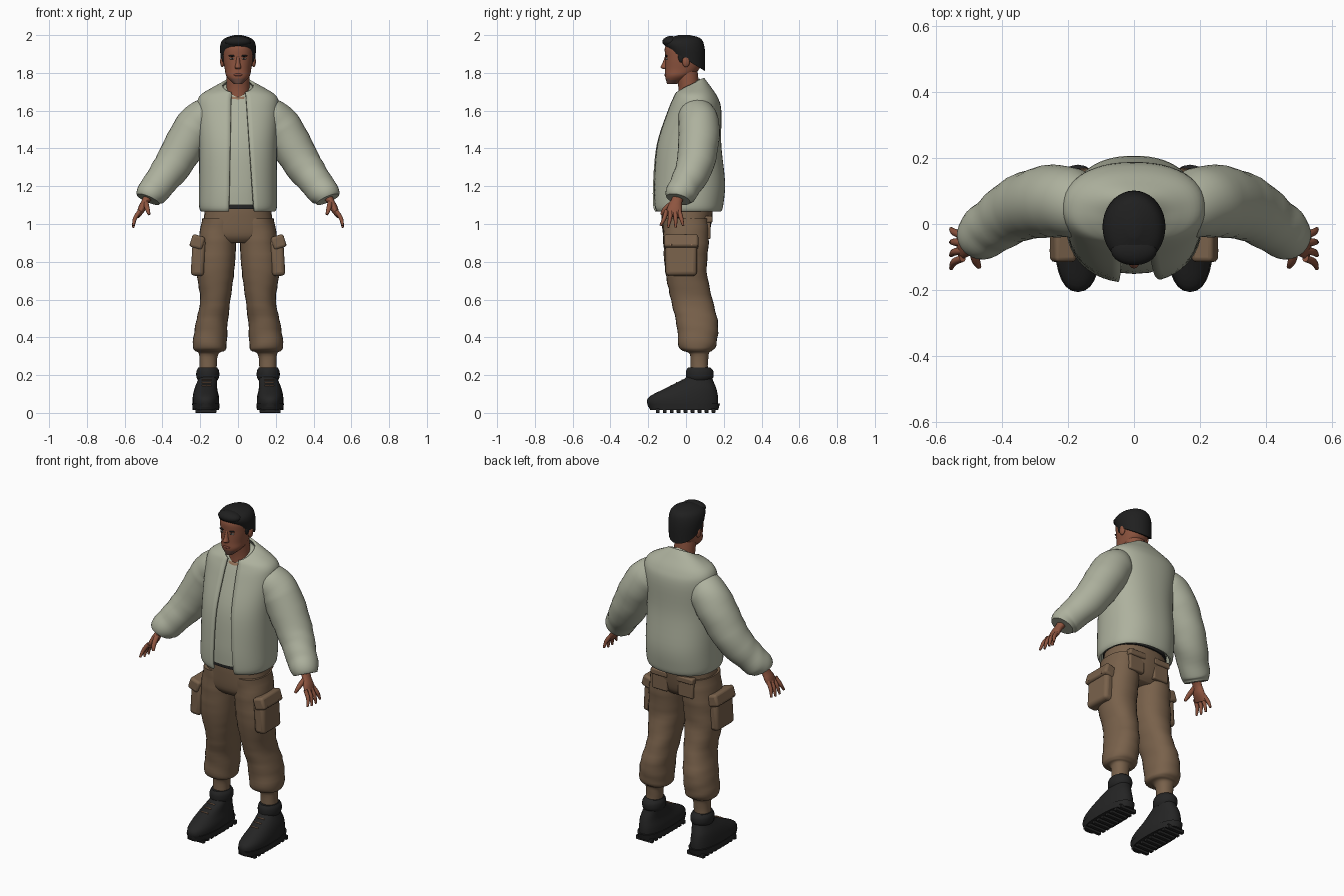
import bpy, bmesh, math
from mathutils import Vector, Matrix

cube = bpy.data.objects.get("Cube")
if cube:
    bpy.data.objects.remove(cube)


def material(name, *rgb):
    m = bpy.data.materials.new(name)
    m.use_nodes = True
    m.diffuse_color = (*rgb, 1)
    m.node_tree.nodes["Principled BSDF"].inputs["Base Color"].default_value = (*rgb, 1)
    return m


SAGE = material("sage cloth", .42, .44, .34)
BROWN = material("brown canvas", .19, .12, .07)
SKIN = material("skin", .27, .09, .05)
STUBBLE = material("stubble", .17, .08, .06)
LIPS = material("lips", .2, .06, .04)
HAIR = material("black hair", .014, .014, .014)
LEATHER = material("black leather", .018, .018, .018)
TAN = material("tan trim", .3, .17, .1)
WHITE = material("eye white", .5, .45, .4)
parts = []


def finish(name, bm, mat, mirror=False):
    bmesh.ops.recalc_face_normals(bm, faces=bm.faces)
    mesh = bpy.data.meshes.new(name)
    bm.to_mesh(mesh)
    bm.free()
    mesh.materials.append(mat)
    ob = bpy.data.objects.new(name, mesh)
    bpy.context.collection.objects.link(ob)
    if mirror:
        ob.modifiers.new("Mirror", 'MIRROR').use_mirror_merge = False
    parts.append(ob)
    return ob


def ring(z, front, back, half, x=0, tilt=0):
    """Level cross-section; tilt raises its back and lowers its front."""
    return Vector((x, (front + back) / 2, z, half, (back - front) / 2, tilt))


def joint(x, y, z, r, depth=None):
    """Cross-section of a limb around a point on its axis."""
    return Vector((x, y, z, r, depth or r, 0))


def spline(stations, steps):
    """Catmull-Rom blend of the cross-sections."""
    last = len(stations) - 1
    out = []
    for i in range(last):
        a, b, c, d = (stations[min(max(i + k, 0), last)] for k in (-1, 0, 1, 2))
        for k in range(steps):
            t = k / steps
            out.append(b + (c - a) * (t / 2) + (a * 2 - b * 5 + c * 4 - d) * (t * t / 2)
                       + (b * 3 - a - c * 3 + d) * (t ** 3 / 2))
    return out + [stations[last]]


def skin(bm, stations, n=28, power=2, gap=None, limb=False, steps=5, fold=0):
    """Join oval rings; gap(z) leaves a front opening, limb turns rings along the path."""
    path = spline(stations, steps)
    rings = []
    for i, s in enumerate(path):
        u, v = Vector((1, 0, 0)), Vector((0, 1, 0))
        if limb:
            ahead, behind = path[min(i + 1, len(path) - 1)], path[max(i - 1, 0)]
            along = (Vector(ahead[:3]) - Vector(behind[:3])).normalized()
            u = along.cross(v).normalized()
            v = u.cross(along)
        start, stop, count = 0, math.tau, n
        if gap:
            right, left = gap(s[2])
            start = math.asin(min(left / s[3], .9) ** (power / 2))
            stop -= math.asin(min(right / s[3], .9) ** (power / 2))
            count = n + 1
        verts = []
        for k in range(count):
            angle = start + (stop - start) * k / n
            sine, cosine = math.sin(angle), math.cos(angle)
            wave = 1 + fold * math.sin(s[2] * 75 + 2.5 * math.sin(angle + s[2] * 9))
            across = s[3] * wave * math.copysign(abs(sine) ** (2 / power), sine)
            deep = -s[4] * wave * math.copysign(abs(cosine) ** (2 / power), cosine)
            lift = Vector((0, 0, -s[5] * cosine))
            verts.append(bm.verts.new(Vector(s[:3]) + u * across + v * deep + lift))
        rings.append(verts)
    for low, high in zip(rings, rings[1:]):
        for k in range(n):
            j = k + 1 if gap else (k + 1) % n
            bm.faces.new((low[k], low[j], high[j], high[k]))
    if not gap:
        bm.faces.new(rings[0])
        bm.faces.new(rings[-1])


def loft(name, mat, stations, mirror=False, **shape):
    bm = bmesh.new()
    skin(bm, stations, **shape)
    return finish(name, bm, mat, mirror)


def ball(name, mat, centre, size, mirror=False):
    bm = bmesh.new()
    place = Matrix.Translation(centre) @ Matrix.Diagonal((*size, 1))
    bmesh.ops.create_uvsphere(bm, u_segments=20, v_segments=12, radius=1, matrix=place)
    finish(name, bm, mat, mirror)


def boxes(name, mat, centres, size, bevel, lean=0):
    """Mirrored set of equal rounded boxes."""
    bm = bmesh.new()
    turn = Matrix.Rotation(lean, 4, 'Y') @ Matrix.Diagonal((*size, 1))
    for centre in centres:
        bmesh.ops.create_cube(bm, size=1, matrix=Matrix.Translation(centre) @ turn)
    rounding = finish(name, bm, mat, True).modifiers.new("Bevel", 'BEVEL')
    rounding.width, rounding.segments = bevel, 3


def front_opening(z):
    """Distance of the right and left jacket edges from the middle."""
    drop = 1.7 - z
    return .035 + .02 * drop, .04 + .07 * drop


# Jacket: open-fronted shell with a raised back collar
jacket = [ring(z=1.07, front=-.16, back=.18, half=.19),
          ring(z=1.1, front=-.17, back=.19, half=.2),
          ring(z=1.22, front=-.17, back=.2, half=.2),
          ring(z=1.42, front=-.15, back=.18, half=.2),
          ring(z=1.6, front=-.09, back=.18, half=.21),
          ring(z=1.67, front=-.06, back=.16, half=.2),
          ring(z=1.71, front=-.05, back=.12, half=.14, tilt=.02),
          ring(z=1.73, front=-.05, back=.09, half=.08, tilt=.04)]
shell = loft("jacket_body", SAGE, jacket, n=48, power=2.3, gap=front_opening)
lining = shell.modifiers.new("Thickness", 'SOLIDIFY')
lining.thickness, lining.offset = .014, 0

loft("sleeves", SAGE,
     [joint(x=.1, y=.06, z=1.6, r=.07), joint(x=.17, y=.06, z=1.57, r=.1),
      joint(x=.24, y=.07, z=1.49, r=.11), joint(x=.34, y=.05, z=1.32, r=.1),
      joint(x=.42, y=0, z=1.21, r=.085), joint(x=.46, y=-.03, z=1.16, r=.08),
      joint(x=.475, y=-.04, z=1.13, r=.065)],
     mirror=True, limb=True, fold=.018)

# Shirt follows the jacket a little further in
inset = Vector((0, 0, 0, .03, .02, 0))
loft("shirt", SAGE, [section - inset for section in jacket[1:]], power=2.3)
loft("shirt_neckband", TAN, [ring(z=1.69, front=-.05, back=.08, half=.07, tilt=.03),
                             ring(z=1.7, front=-.045, back=.08, half=.07, tilt=.03)])

# Neck and head
loft("neck", SKIN, [ring(z=1.64, front=-.04, back=.07, half=.06),
                    ring(z=1.72, front=-.04, back=.07, half=.06),
                    ring(z=1.82, front=-.06, back=.06, half=.06)])
head = loft("head", SKIN,
            [ring(z=1.74, front=-.1, back=-.05, half=.02),
             ring(z=1.78, front=-.11, back=.02, half=.06),
             ring(z=1.82, front=-.11, back=.07, half=.07),
             ring(z=1.88, front=-.11, back=.09, half=.08),
             ring(z=1.94, front=-.11, back=.09, half=.08),
             ring(z=1.98, front=-.07, back=.05, half=.05)], n=40, power=2.2)
head.data.materials.append(STUBBLE)
for face in head.data.polygons:
    c = face.center
    face.material_index = int(c.z < 1.775 and c.y < -.05 and abs(c.x) < .04)
loft("nose", SKIN, [ring(z=1.89, front=-.11, back=-.09, half=.008),
                    ring(z=1.85, front=-.125, back=-.09, half=.012),
                    ring(z=1.83, front=-.135, back=-.09, half=.017),
                    ring(z=1.82, front=-.12, back=-.09, half=.013)], n=16)
ball("mouth", LIPS, (0, -.105, 1.79), (.024, .01, .008))
ball("ears", SKIN, (.083, 0, 1.86), (.012, .02, .03), mirror=True)
ball("eyes", WHITE, (.03, -.1, 1.875), (.014, .01, .005), mirror=True)
ball("irises", HAIR, (.03, -.107, 1.875), (.005, .005, .005), mirror=True)
ball("eyebrows", HAIR, (.03, -.103, 1.89), (.02, .008, .005), mirror=True)

# Hair: cap that falls from the hairline to the nape, plus a raised front tuft
loft("hair", HAIR, [ring(z=1.87, front=-.1, back=.1, half=.09, tilt=-.06),
                    ring(z=1.94, front=-.12, back=.1, half=.095, tilt=-.02),
                    ring(z=1.98, front=-.1, back=.08, half=.075),
                    ring(z=2, front=-.04, back=.02, half=.02)], n=36)
ball("hair_tuft", HAIR, (0, -.08, 1.965), (.07, .045, .03))
ball("sideburns", HAIR, (.077, -.025, 1.885), (.01, .017, .03), mirror=True)

# Hands: palm, four fanned fingers and a thumb
bm = bmesh.new()
skin(bm, [joint(x=.46, y=-.03, z=1.17, r=.03), joint(x=.49, y=-.05, z=1.12, r=.02, depth=.03),
          joint(x=.51, y=-.06, z=1.08, r=.02, depth=.04),
          joint(x=.53, y=-.07, z=1.04, r=.01, depth=.04)], n=16, limb=True)
for finger in range(4):
    fan = finger - 1.5
    skin(bm, [joint(x=.52, y=-.07 + .023 * fan, z=1.07, r=.011),
              joint(x=.545, y=-.07 + .03 * fan, z=1.03, r=.011),
              joint(x=.555, y=-.075 + .04 * fan, z=.98 + .005 * fan * fan, r=.006)],
         n=10, limb=True)
skin(bm, [joint(x=.49, y=-.06, z=1.12, r=.015), joint(x=.48, y=-.11, z=1.08, r=.013),
          joint(x=.47, y=-.13, z=1.05, r=.007)], n=10, limb=True)
finish("hands", bm, SKIN, mirror=True)

# Trousers with cargo and back pockets
loft("trouser_seat", BROWN, [ring(z=1.1, front=-.13, back=.14, half=.17),
                             ring(z=1.04, front=-.13, back=.14, half=.18),
                             ring(z=.94, front=-.12, back=.12, half=.19),
                             ring(z=.9, front=-.09, back=.09, half=.15)], power=2.3)
loft("trouser_legs", BROWN,
     [joint(x=.1, y=0, z=1.03, r=.09, depth=.12), joint(x=.11, y=0, z=.9, r=.1, depth=.12),
      joint(x=.12, y=0, z=.75, r=.1, depth=.11), joint(x=.12, y=.03, z=.6, r=.08, depth=.11),
      joint(x=.14, y=.06, z=.47, r=.085, depth=.11), joint(x=.15, y=.06, z=.36, r=.09, depth=.1),
      joint(x=.15, y=.06, z=.33, r=.08), joint(x=.155, y=.07, z=.31, r=.05),
      joint(x=.16, y=.07, z=.22, r=.045)],
     mirror=True, power=2.2, fold=.018)
boxes("cargo_pockets", BROWN, [(.21, -.025, .825)], size=(.07, .165, .2), bevel=.02, lean=-.06)
boxes("cargo_flaps", BROWN, [(.215, -.025, .905)], size=(.07, .18, .07), bevel=.014, lean=-.3)
boxes("flap_buttons", TAN, [(.252, y, .89) for y in (-.08, .03)], size=(.01, .01, .01), bevel=.003)
boxes("back_pockets", BROWN, [(.085, .115, .975)], size=(.1, .03, .11), bevel=.008)
boxes("back_flaps", BROWN, [(.085, .12, 1.025)], size=(.11, .04, .035), bevel=.008)
loft("belt", LEATHER, [ring(z=1.08, front=-.14, back=.15, half=.18),
                       ring(z=1.11, front=-.14, back=.15, half=.17)], power=2.3)

# Boots: upper, padded collar, sole, tread lugs and laces
loft("boot_uppers", LEATHER, [ring(x=.17, z=.03, front=-.2, back=.17, half=.07),
                              ring(x=.17, z=.08, front=-.2, back=.17, half=.07),
                              ring(x=.17, z=.13, front=-.11, back=.16, half=.06),
                              ring(x=.16, z=.18, front=-.01, back=.14, half=.05),
                              ring(x=.16, z=.2, front=0, back=.14, half=.05)],
     mirror=True, power=2.3)
loft("boot_collars", LEATHER, [ring(x=.16, z=.17, front=.01, back=.13, half=.05),
                               ring(x=.16, z=.19, front=0, back=.145, half=.06),
                               ring(x=.16, z=.22, front=0, back=.145, half=.06),
                               ring(x=.16, z=.24, front=.01, back=.13, half=.05)], mirror=True)
loft("boot_soles", LEATHER, [ring(x=.17, z=.015, front=-.19, back=.17, half=.07),
                             ring(x=.17, z=.05, front=-.205, back=.18, half=.073)],
     mirror=True, power=2.5)
boxes("boot_treads", LEATHER, [(.17, -.15 + .037 * i, .012) for i in range(9)],
      size=(.11, .02, .024), bevel=.003)
boxes("boot_laces", TAN, [(.165, -.08 + .03 * i, .145 + .015 * i) for i in range(3)],
      size=(.05, .005, .006), bevel=.002)

# Smooth shading with sharp rims kept
bpy.ops.object.select_all(action='DESELECT')
for ob in parts:
    ob.select_set(True)
bpy.context.view_layer.objects.active = parts[0]
bpy.ops.object.shade_smooth_by_angle(angle=math.radians(50))
